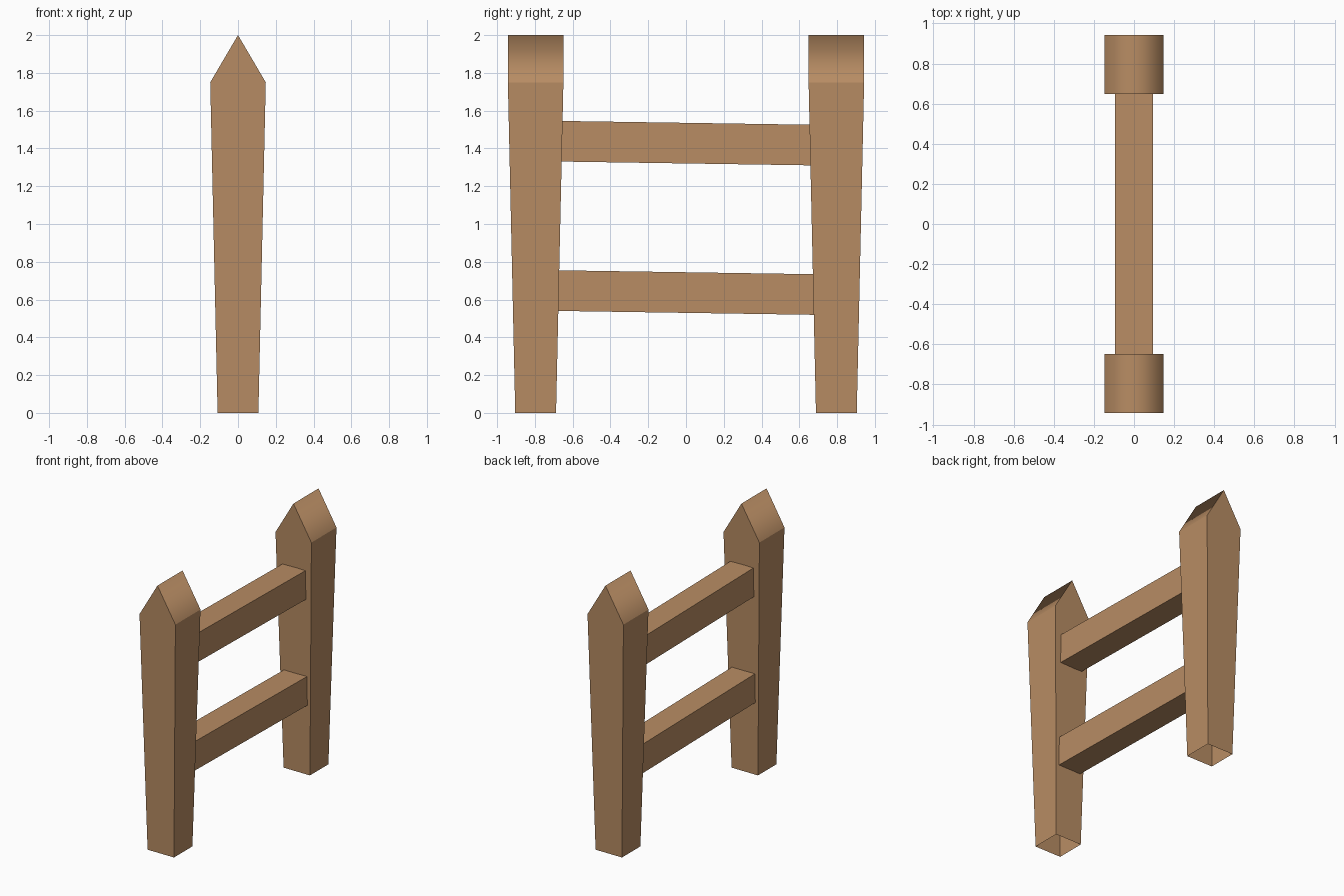
import bpy, bmesh

if "Cube" in bpy.data.objects:
    bpy.data.objects.remove(bpy.data.objects["Cube"])

wood = bpy.data.materials.new("warm brown wood")
wood.diffuse_color = (0.48, 0.265, 0.127, 1)
wood.use_nodes = True
wood.node_tree.nodes["Principled BSDF"].inputs["Base Color"].default_value = wood.diffuse_color


def make_object(name, bm):
    bmesh.ops.recalc_face_normals(bm, faces=bm.faces)
    mesh = bpy.data.meshes.new(name)
    bm.to_mesh(mesh)
    bm.free()
    mesh.materials.append(wood)
    obj = bpy.data.objects.new(name, mesh)
    bpy.context.collection.objects.link(obj)
    return obj


def post(name, y):
    """Tapered square post with a ridged top and an open bottom."""
    bm = bmesh.new()
    corners = [(-1, -1), (1, -1), (1, 1), (-1, 1)]
    low = [bm.verts.new((0.108 * a, y + 0.108 * b, 0)) for a, b in corners]
    top = [bm.verts.new((0.147 * a, y + 0.147 * b, 1.75)) for a, b in corners]
    ridge = [bm.verts.new((0, y + 0.147 * s, 2)) for s in (-1, 1)]
    # gable ends
    bm.faces.new((low[0], low[1], top[1], ridge[0], top[0]))
    bm.faces.new((low[2], low[3], top[3], ridge[1], top[2]))
    # side walls
    bm.faces.new((low[1], low[2], top[2], top[1]))
    bm.faces.new((low[3], low[0], top[0], top[3]))
    # roof slopes, softly shaded across the ridge
    for f in ((top[1], top[2], ridge[1], ridge[0]),
              (top[3], top[0], ridge[0], ridge[1])):
        bm.faces.new(f).smooth = True
    for e in bm.edges:
        e.smooth = set(e.verts) == set(ridge)
    return make_object(name, bm)


def rail(name, z, half_length):
    """Slightly sloping bar between the posts."""
    bm = bmesh.new()
    bmesh.ops.create_cube(bm, size=1)
    for v in bm.verts:
        y = v.co.y * 2 * half_length
        v.co = (v.co.x * 0.188, y, z + v.co.z * 0.215 - 0.0152 * y)
    return make_object(name, bm)


post("front_post", -0.796)
post("back_post", 0.796)
rail("upper_rail", 1.428, 0.665)
rail("lower_rail", 0.637, 0.682)
